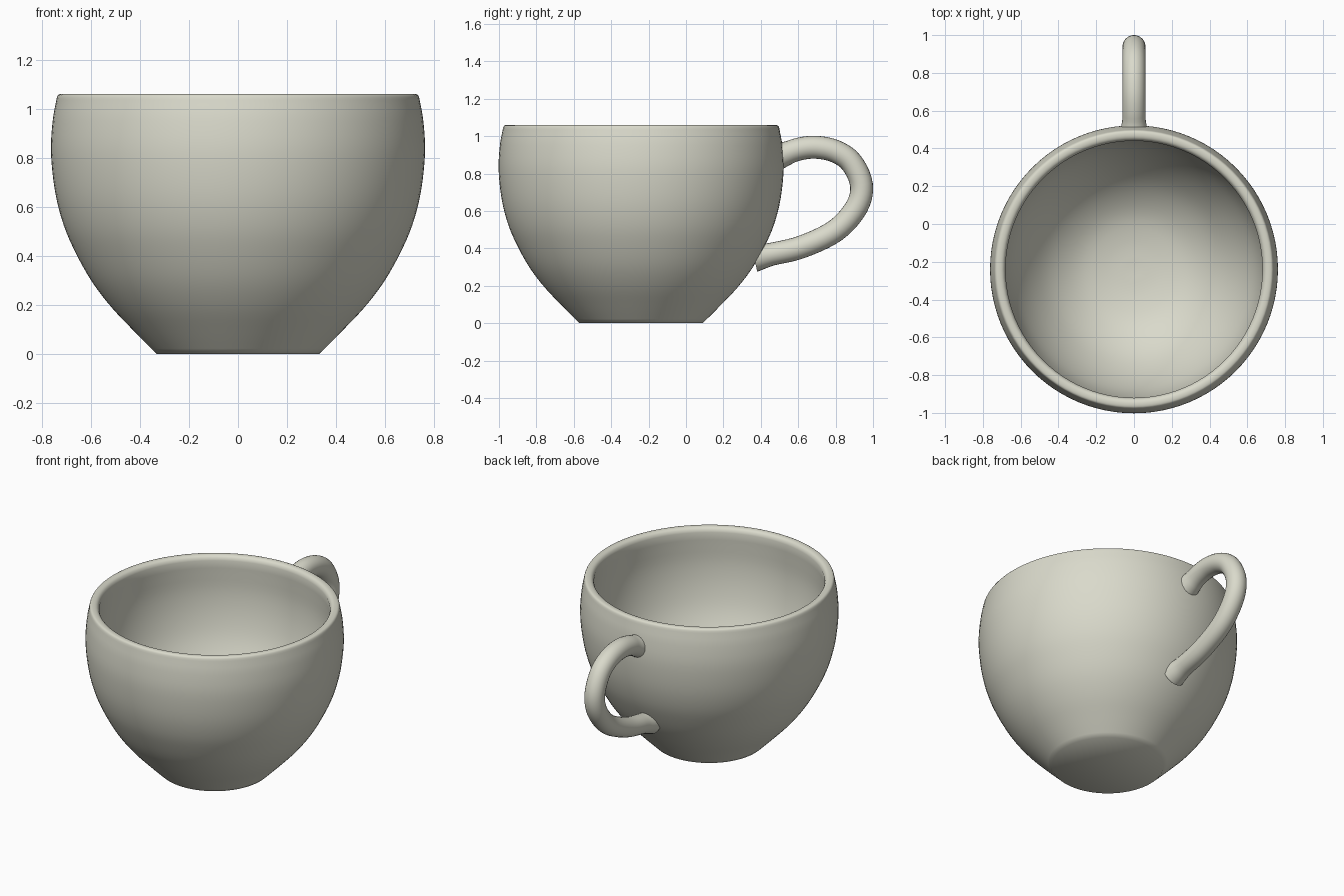
import bpy, bmesh, math
from mathutils import Vector

if "Cube" in bpy.data.objects:
    bpy.data.objects.remove(bpy.data.objects["Cube"])

CUP_Y = -0.24      # centre of the bowl; the handle reaches to y = 1
SEGMENTS = 96

glaze = bpy.data.materials.new("cream_glaze")
glaze.diffuse_color = (0.70, 0.70, 0.60, 1)
glaze.use_nodes = True
glaze.node_tree.nodes["Principled BSDF"].inputs["Base Color"].default_value = glaze.diffuse_color


def smooth_path(points, steps):
    """Catmull-Rom curve through 2D points."""
    p = [Vector(q) for q in points]
    p = [2 * p[0] - p[1]] + p + [2 * p[-1] - p[-2]]
    out = []
    for a, b, c, d in zip(p, p[1:], p[2:], p[3:]):
        for i in range(steps):
            t = i / steps
            out.append(0.5 * (2 * b + (c - a) * t + (2 * a - 5 * b + 4 * c - d) * t * t
                              + (3 * b - a - 3 * c + d) * t ** 3))
    return out + [p[-2]]


def finish(name, bm, angle):
    bmesh.ops.recalc_face_normals(bm, faces=bm.faces)
    mesh = bpy.data.meshes.new(name)
    bm.to_mesh(mesh)
    bm.free()
    mesh.materials.append(glaze)
    obj = bpy.data.objects.new(name, mesh)
    bpy.context.collection.objects.link(obj)
    bpy.ops.object.select_all(action='DESELECT')
    obj.select_set(True)
    bpy.context.view_layer.objects.active = obj
    bpy.ops.object.shade_smooth_by_angle(angle=math.radians(angle))
    return obj


# Bowl: straight foot, rounded outside, soft rim, rounded inside
outside = smooth_path([(0.33, 0), (0.42, 0.09), (0.515, 0.19), (0.595, 0.295), (0.66, 0.41),
                       (0.71, 0.525), (0.745, 0.66), (0.762, 0.82), (0.755, 0.95), (0.74, 1.035)], 4)
rim = smooth_path([(0.738, 1.045), (0.732, 1.056), (0.718, 1.06), (0.70, 1.058),
                   (0.687, 1.048), (0.68, 1.03)], 2)
inside = smooth_path([(0.684, 0.98), (0.69, 0.82), (0.672, 0.66), (0.63, 0.51), (0.55, 0.355),
                      (0.44, 0.22), (0.30, 0.125), (0.15, 0.085), (0, 0.075)], 4)
profile = [Vector((0, 0))] + outside + rim + inside

bm = bmesh.new()
verts = [bm.verts.new((r, CUP_Y, z)) for r, z in profile]
edges = [bm.edges.new(pair) for pair in zip(verts, verts[1:])]
bmesh.ops.spin(bm, geom=verts + edges, cent=(0, CUP_Y, 0), axis=(0, 0, 1),
               angle=2 * math.pi, steps=SEGMENTS)
bmesh.ops.remove_doubles(bm, verts=bm.verts, dist=0.0005)
finish("bowl", bm, 60)

# Handle: round tube swept along a loop, flaring where it meets the bowl
path = smooth_path([(0.475, 0.885), (0.53, 0.905), (0.61, 0.932), (0.70, 0.94), (0.80, 0.918),
                    (0.885, 0.858), (0.938, 0.74), (0.912, 0.62), (0.80, 0.495),
                    (0.62, 0.408), (0.46, 0.369), (0.365, 0.348)], 5)
bm = bmesh.new()
rings = []
for i, c in enumerate(path):
    tangent = (path[min(i + 1, len(path) - 1)] - path[max(i - 1, 0)]).normalized()
    ends = min((c - path[0]).length, (c - path[-1]).length)
    radius = 0.061 + 0.014 * max(0, 1 - ends / 0.085)
    ring = []
    for k in range(24):
        a = 2 * math.pi * k / 24
        n = radius * math.cos(a)
        ring.append(bm.verts.new((radius * math.sin(a), c.x - tangent.y * n, c.y + tangent.x * n)))
    rings.append(ring)
for a, b in zip(rings, rings[1:]):
    for k in range(24):
        bm.faces.new((a[k], a[k - 1], b[k - 1], b[k]))
bm.faces.new(rings[0])
bm.faces.new(rings[-1])
finish("handle", bm, 60)
